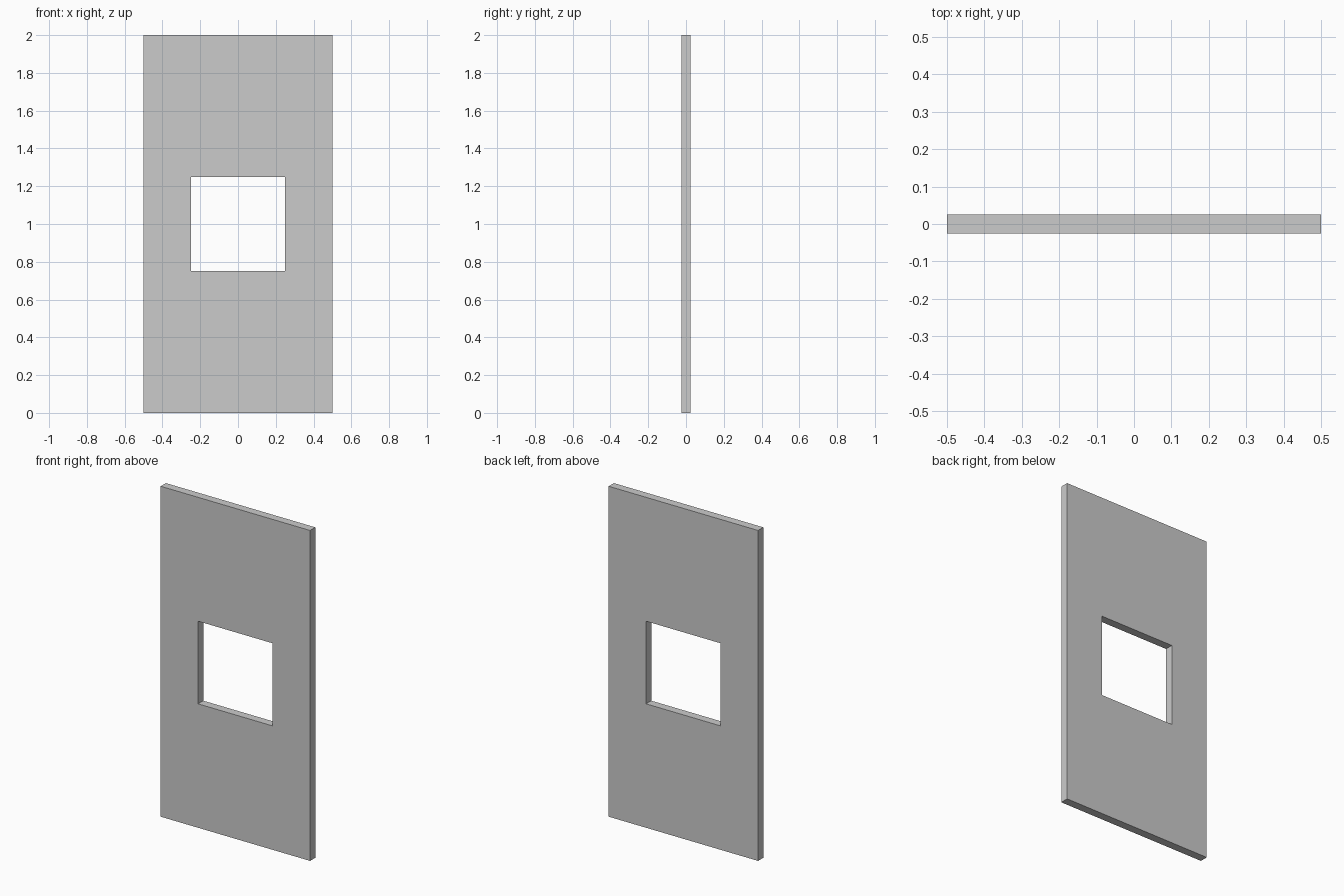
import bpy, bmesh

if "Cube" in bpy.data.objects:
    bpy.data.objects.remove(bpy.data.objects["Cube"])

WIDTH, HEIGHT, DEPTH = 1.0, 2.0, 0.05
HOLE = 0.5


def rectangle(bm, w, h, y):
    """Corner loop centred on the panel's middle."""
    corners = ((-1, -1), (1, -1), (1, 1), (-1, 1))
    return [bm.verts.new((sx * w / 2, y, HEIGHT / 2 + sz * h / 2)) for sx, sz in corners]


# Wall panel with a square window opening
bm = bmesh.new()
loops = [
    rectangle(bm, WIDTH, HEIGHT, -DEPTH / 2),
    rectangle(bm, WIDTH, HEIGHT, DEPTH / 2),
    rectangle(bm, HOLE, HOLE, DEPTH / 2),
    rectangle(bm, HOLE, HOLE, -DEPTH / 2),
]

# Outer edge, back face, opening lining and front face
for k, a in enumerate(loops):
    b = loops[(k + 1) % 4]
    for i in range(4):
        j = (i + 1) % 4
        bm.faces.new((a[i], a[j], b[j], b[i]))
bmesh.ops.recalc_face_normals(bm, faces=bm.faces)

mesh = bpy.data.meshes.new("window_wall_panel")
bm.to_mesh(mesh)
bm.free()
panel = bpy.data.objects.new("window_wall_panel", mesh)
bpy.context.collection.objects.link(panel)
